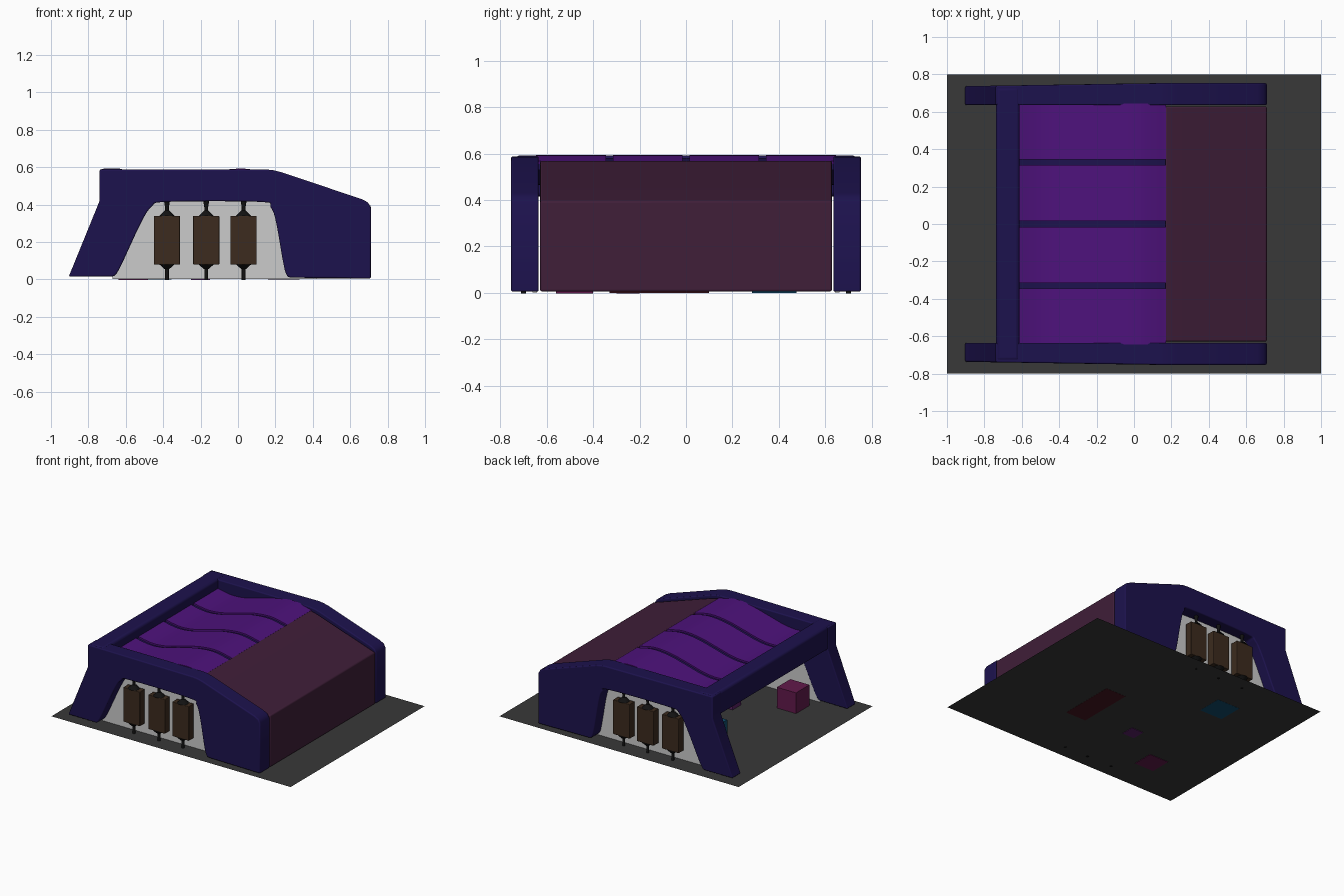
import bpy, bmesh, math

if "Cube" in bpy.data.objects:
    bpy.data.objects.remove(bpy.data.objects["Cube"])

def material(name, rgb):
    m = bpy.data.materials.new(name)
    m.diffuse_color = (*rgb, 1)
    m.use_nodes = True
    m.node_tree.nodes["Principled BSDF"].inputs["Base Color"].default_value = m.diffuse_color
    return m

NAVY = material("navy", (0.012, 0.006, 0.075))
VIOLET = material("violet", (0.075, 0.006, 0.2))
PLUM = material("plum", (0.05, 0.013, 0.04))
BROWN = material("brown", (0.045, 0.024, 0.013))
BLACK = material("black", (0.006, 0.006, 0.006))
SLATE = material("slate", (0.04, 0.04, 0.04))
PALE = material("pale", (0.6, 0.6, 0.6))
BLUE = material("blue", (0.005, 0.07, 0.15))
PINK = material("pink", (0.12, 0.01, 0.07))
PURPLE = material("purple", (0.1, 0.015, 0.13))
RED = material("red", (0.06, 0.008, 0.014))

def finish(ob, mat, bevel=0.0, segments=3):
    ob.data.materials.append(mat)
    if bevel:
        b = ob.modifiers.new("bevel", "BEVEL")
        b.width, b.segments = bevel, segments
        b.limit_method, b.angle_limit = "ANGLE", math.radians(40)
    bpy.ops.object.select_all(action="DESELECT")
    ob.select_set(True)
    bpy.context.view_layer.objects.active = ob
    bpy.ops.object.shade_smooth_by_angle(angle=math.radians(35))
    return ob

def extrude_xz(name, pts, y0, y1, mat, bevel=0.0, segments=3):
    """Closed x-z profile extruded along y."""
    bm = bmesh.new()
    face = bm.faces.new([bm.verts.new((x, y0, z)) for x, z in pts])
    new = bmesh.ops.extrude_face_region(bm, geom=[face])["geom"]
    bmesh.ops.translate(bm, vec=(0, y1 - y0, 0),
                        verts=[v for v in new if isinstance(v, bmesh.types.BMVert)])
    bmesh.ops.recalc_face_normals(bm, faces=bm.faces)
    me = bpy.data.meshes.new(name)
    bm.to_mesh(me)
    bm.free()
    ob = bpy.data.objects.new(name, me)
    bpy.context.collection.objects.link(ob)
    return finish(ob, mat, bevel, segments)

def box(name, x, y, z, mat, bevel=0.0):
    pts = [(x[0], z[0]), (x[1], z[0]), (x[1], z[1]), (x[0], z[1])]
    return extrude_xz(name, pts, y[0], y[1], mat, bevel)

def cone(name, x, y, z0, z1, r0, r1):
    bpy.ops.mesh.primitive_cone_add(vertices=16, radius1=r0, radius2=r1, depth=z1 - z0,
                                    location=(x, y, (z0 + z1) / 2))
    ob = bpy.context.object
    ob.name = name
    finish(ob, BLACK)

def smooth_curve(pts, steps=8):
    """Catmull-Rom samples through the points."""
    p = [pts[0]] + pts + [pts[-1]]
    out = []
    for i in range(1, len(p) - 2):
        for s in range(steps):
            t = s / steps
            out.append(tuple(0.5 * (2 * b + (c - a) * t + (2 * a - 5 * b + 4 * c - d) * t * t
                                    + (3 * b - a - 3 * c + d) * t ** 3)
                             for a, b, c, d in zip(*p[i - 1:i + 3])))
    return out + [pts[-1]]

# Ground plate
bpy.ops.mesh.primitive_plane_add(size=1)
plate = bpy.context.object
plate.name = "base_plate"
plate.scale = (2, 1.6, 1)
finish(plate, SLATE)

# Arched side frames
outer = [(-0.905, 0.015), (-0.74, 0.42), (-0.74, 0.588), (0.15, 0.588), (0.19, 0.584),
         (0.23, 0.574), (0.66, 0.43), (0.695, 0.412), (0.71, 0.385), (0.71, 0.005)]
arch = [(0.28, 0.01), (0.25, 0.05), (0.205, 0.3), (0.175, 0.385), (0.12, 0.415),
        (-0.38, 0.415), (-0.46, 0.39), (-0.52, 0.3), (-0.635, 0.055), (-0.67, 0.016)]
frame_profile = outer + smooth_curve(arch, 4)

for side, s in (("left", -1), ("right", 1)):
    frame = extrude_xz(side + "_side_frame", frame_profile, s * 0.635, s * 0.753, NAVY, 0.02)
    for v in frame.data.vertices:          # slight inward taper to the rear
        if abs(v.co.y) > 0.7:
            v.co.y -= s * 0.016 * max(0.0, min(1.0, (0.1 - v.co.x)))
    # Pale wall inside the arch
    box(side + "_wall", (-0.67, 0.42), (s * 0.642, s * 0.66), (0.002, 0.48), PALE)
    # Hanging blocks on rods
    for i, x in enumerate((-0.38, -0.17, 0.03)):
        n = f"{side}_block_{i + 1}"
        y = s * 0.7
        box(n, (x - 0.07, x + 0.07), (y - 0.03, y + 0.03), (0.08, 0.34), BROWN, 0.004)
        cone(n + "_rod", x, y, -0.002, 0.43, 0.01, 0.01)
        cone(n + "_lower_cap", x, y, 0.055, 0.08, 0.012, 0.04)
        cone(n + "_upper_cap", x, y, 0.34, 0.368, 0.04, 0.012)
        cone(n + "_top_flare", x, y, 0.385, 0.42, 0.01, 0.016)

# Rear cross beam
box("rear_beam", (-0.738, -0.612), (-0.733, 0.733), (0.415, 0.592), NAVY, 0.018)

# Wavy roof: dark backing with four slats on top
wave = smooth_curve([(-0.63, 0.525), (-0.5, 0.503), (-0.38, 0.512), (-0.24, 0.548),
                     (-0.1, 0.582), (0.04, 0.592), (0.17, 0.567)])
def strip(top, depth):
    return [(x, z + top) for x, z in wave] + [(x, z + top - depth) for x, z in reversed(wave)]

extrude_xz("roof_backing", strip(-0.012, 0.025), -0.64, 0.64, NAVY)
edges = [-0.645, -0.33, 0.0, 0.33, 0.645]
for i in range(4):
    extrude_xz(f"roof_slat_{i + 1}", strip(0, 0.02), edges[i] + (0.015 if i else 0),
               edges[i + 1] - (0.015 if i < 3 else 0), VIOLET)

# Sloped front hood
extrude_xz("hood", [(0.168, 0.006), (0.168, 0.57), (0.22, 0.557), (0.71, 0.395), (0.71, 0.006)],
           -0.628, 0.628, PLUM, 0.008)

# Loose blocks on the floor
box("pink_cube", (-0.64, -0.48), (-0.56, -0.40), (-0.003, 0.157), PINK)
box("purple_cube", (-0.25, -0.15), (-0.30, -0.20), (-0.003, 0.1), PURPLE)
box("blue_cube", (-0.545, -0.355), (0.285, 0.475), (-0.001, 0.19), BLUE)
box("red_block", (0.16, 0.33), (-0.33, 0.1), (-0.001, 0.1), RED)
